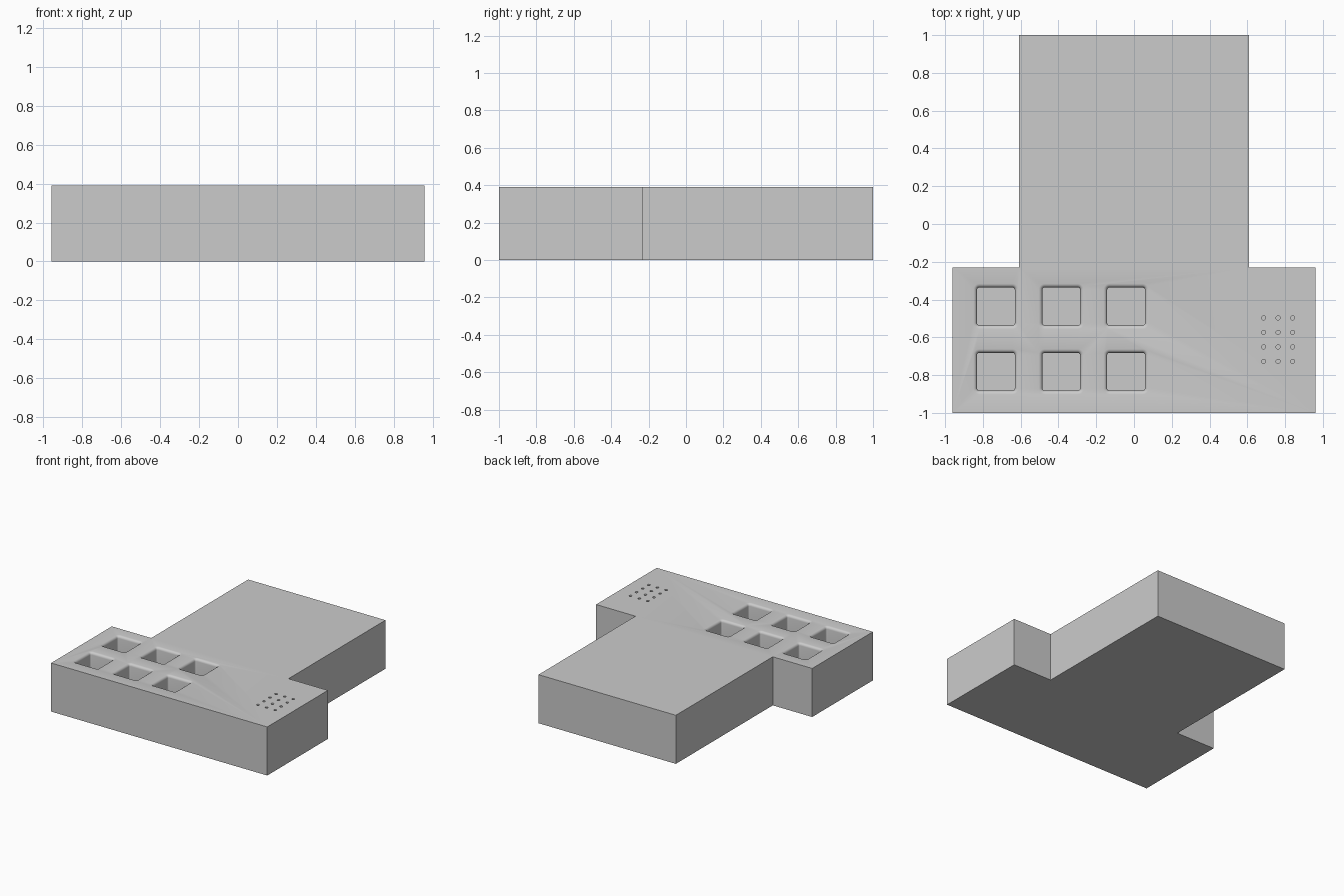
import bpy, bmesh, math

if "Cube" in bpy.data.objects:
    bpy.data.objects.remove(bpy.data.objects["Cube"])

H = 0.39            # body height
POCKET_DEPTH = 0.20
HOLE_DEPTH = 0.10
FILLET = 0.02


def finish(name, bm):
    bmesh.ops.recalc_face_normals(bm, faces=bm.faces)
    mesh = bpy.data.meshes.new(name)
    bm.to_mesh(mesh)
    bm.free()
    obj = bpy.data.objects.new(name, mesh)
    bpy.context.collection.objects.link(obj)
    return obj


def rounded_square(cx, cy, half, radius, steps=5):
    pts = []
    for q in range(4):
        mid = math.radians(45 + 90 * q)
        sx = math.copysign(half - radius, math.cos(mid))
        sy = math.copysign(half - radius, math.sin(mid))
        for i in range(steps + 1):
            a = math.radians(90 * (q + i / steps))
            pts.append((cx + sx + radius * math.cos(a),
                        cy + sy + radius * math.sin(a)))
    return pts


def loft(bm, rings):
    """Closed solid through a stack of (points, z) rings."""
    loops = [[bm.verts.new((x, y, z)) for x, y in pts] for pts, z in rings]
    n = len(loops[0])
    for lo, hi in zip(loops, loops[1:]):
        for i in range(n):
            j = (i + 1) % n
            bm.faces.new((lo[i], lo[j], hi[j], hi[i]))
    bm.faces.new(loops[0][::-1])
    bm.faces.new(loops[-1])


# T-shaped body
half_outline = [(0.96, -1), (0.96, -0.23), (0.61, -0.23), (0.61, 1)]
outline = half_outline + [(-x, y) for x, y in reversed(half_outline)]
bm = bmesh.new()
loft(bm, [(outline, 0), (outline, H)])
body = finish("body", bm)

# Cutter: square pockets with rounded rims
bm = bmesh.new()
for cx in (-0.731, -0.385, -0.042):
    for cy in (-0.436, -0.782):
        rings = []
        for k in range(5):
            t = math.radians(90 * k / 4)
            inset = FILLET * math.sin(t)
            rings.append((rounded_square(cx, cy, 0.12 - inset, 0.032 - inset),
                          H - FILLET * (1 - math.cos(t))))
        rings.insert(0, (rings[0][0], H + 0.05))
        rings.append((rings[-1][0], H - POCKET_DEPTH))
        loft(bm, rings)

# Cutter: grid of small round holes
for i in range(3):
    for j in range(4):
        cx, cy = 0.686 + 0.0767 * i, -0.497 - 0.0767 * j
        circle = [(cx + 0.011 * math.cos(math.tau * k / 16),
                   cy + 0.011 * math.sin(math.tau * k / 16)) for k in range(16)]
        loft(bm, [(circle, H - HOLE_DEPTH), (circle, H + 0.05)])
cutter = finish("pocket_cutter", bm)
cutter.hide_render = True

# Cut the recesses into the body, then drop the cutter
cut = body.modifiers.new("recesses", 'BOOLEAN')
cut.operation = 'DIFFERENCE'
cut.solver = 'EXACT'
cut.object = cutter
bpy.context.view_layer.objects.active = body
body.select_set(True)
cutter.select_set(False)
bpy.ops.object.modifier_apply(modifier=cut.name)
bpy.data.objects.remove(cutter, do_unlink=True)
bpy.ops.object.shade_smooth_by_angle(angle=math.radians(30))
